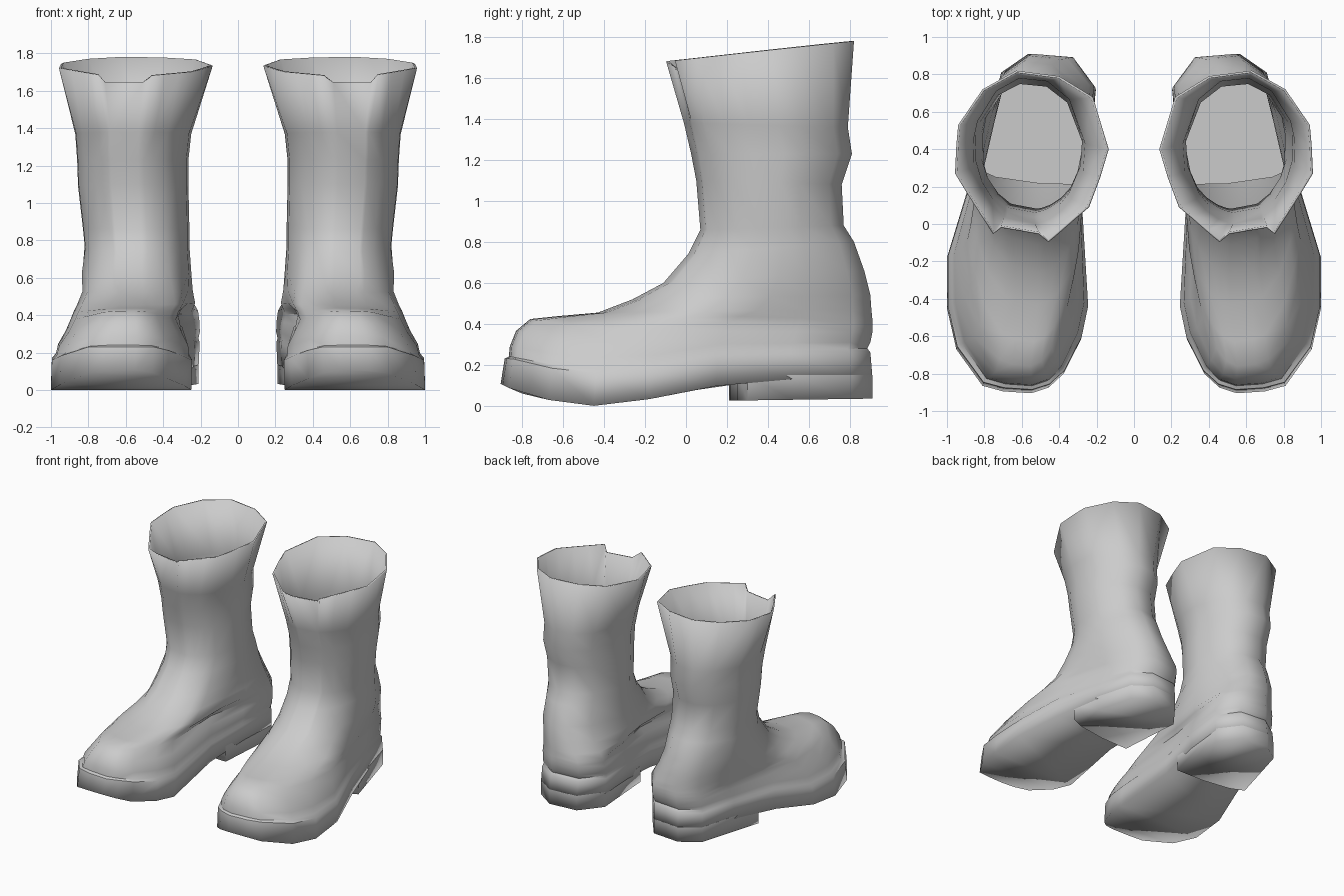
import bpy
import bmesh
import math

old = bpy.data.objects.get("Cube")
if old:
    bpy.data.objects.remove(old, do_unlink=True)

leather = bpy.data.materials.new("grey_leather")
leather.use_nodes = True
GREY = (0.6, 0.6, 0.6, 1.0)
leather.diffuse_color = GREY
leather.node_tree.nodes["Principled BSDF"].inputs["Base Color"].default_value = GREY

# Plan outlines of the left boot, running from the front round the outer side
RIM = [(.457, -.097), (.51, -.054), (.71, -.02), (.753, -.054), (.82, .05), (.89, .16),
       (.957, .27), (.95, .42), (.94, .53), (.81, .72), (.63, .82), (.40, .79),
       (.22, .68), (.135, .40), (.18, .25), (.24, .09), (.31, .03), (.39, -.04)]
SOLE = [(.457, -.875), (.55, -.905), (.70, -.895), (.81, -.865), (.95, -.67), (1, -.45),
        (1, -.18), (.90, .15), (.79, .52), (.71, .81), (.565, .91), (.34, .89),
        (.21, .72), (.235, .40), (.28, .05), (.25, -.45), (.285, -.62), (.376, -.80)]
COUNT = len(RIM)

# Rings below the rim: x inner, x outer, y front, y back, z front, z back,
# share of foot shape, narrowing towards the toe, drop of the sides of the foot
RINGS = [
    (.25, .87, -.01, .79, 1.38, 1.36, 0, 0, 0),
    (.265, .86, .025, .81, 1.23, 1.23, 0, 0, 0),
    (.265, .855, .05, .76, 1.10, 1.08, 0, 0, 0),
    (.26, .83, .07, .77, .86, .88, 0, 0, 0),
    (.26, .82, .01, .82, .74, .80, 0, 0, 0),
    (.25, .835, -.11, .87, .60, .66, .1, 0, 0),
    (.23, .85, -.26, .90, .52, .54, .35, .1, 0),
    (.205, .90, -.43, .905, .455, .47, .6, .2, 0),
    (.20, .95, -.63, .91, .458, .42, .85, .33, .03),
    (.195, .98, -.76, .91, .44, .39, 1, .37, .05),
    (.195, .98, -.83, .91, .37, .36, 1, .25, .06),
    (.20, .985, -.86, .90, .29, .31, 1, .1, .06),
    (.21, .985, -.865, .885, .24, .28, 1, .05, .07),
    (.205, .995, -.885, .90, .23, .26, 1, 0, .08),
]
SOLE_BOX = (.21, 1, -.905, .91)
# Curve of the underside along the foot: y, z
UNDERSIDE = [(-.91, .11), (-.82, .065), (-.68, .03), (-.45, 0), (-.16, .035),
             (.29, .125), (.95, .14)]


def lerp(a, b, t):
    return a + (b - a) * t


def normalised(points):
    """Fit an outline to the unit square."""
    xs, ys = zip(*points)
    return [((x - min(xs)) / (max(xs) - min(xs)), (y - min(ys)) / (max(ys) - min(ys)))
            for x, y in points]


def curve_height(y):
    for (y0, z0), (y1, z1) in zip(UNDERSIDE, UNDERSIDE[1:]):
        if y <= y1:
            return lerp(z0, z1, (y - y0) / (y1 - y0))
    return UNDERSIDE[-1][1]


def oval():
    """Oval outline whose points line up with those of the rim."""
    angles = [math.atan2(y - .36, x - .55) for x, y in RIM]
    return [(math.cos(a), math.sin(a)) for a in angles]


def is_soft(edge):
    """Gentle bends and the worn lower edges of the sole and heel stay smooth."""
    low = max(v.co.z for v in edge.verts) < .145
    level = abs(edge.verts[0].co.z - edge.verts[1].co.z) < .06
    return edge.calc_face_angle(0) < math.radians(50) or (low and level)


def finish(name, bm, thickness=0):
    """Make the object, thicken it if asked, and mirror it to the other boot."""
    bmesh.ops.recalc_face_normals(bm, faces=bm.faces[:])
    for face in bm.faces:
        face.smooth = True
    for edge in bm.edges:
        edge.smooth = is_soft(edge)
    mesh = bpy.data.meshes.new(name)
    bm.to_mesh(mesh)
    bm.free()
    mesh.materials.append(leather)
    obj = bpy.data.objects.new(name, mesh)
    bpy.context.collection.objects.link(obj)
    if thickness:
        wall = obj.modifiers.new("wall", 'SOLIDIFY')
        wall.thickness = thickness
        wall.offset = -1
    mirror = obj.modifiers.new("pair", 'MIRROR')
    mirror.use_mirror_merge = False


def build_uppers():
    bm = bmesh.new()
    loops = []

    # Slanting rim with the dipped notch at the front
    loop = []
    for i, (x, y) in enumerate(RIM):
        z = 1.645 if i in (1, 2) else lerp(1.68, 1.78, (y + .1) / .92)
        loop.append(bm.verts.new((x, y, z)))
    loops.append(loop)

    # Shaft, ankle, toe box and welt
    round_shape, foot_shape = normalised(oval()), normalised(SOLE)
    for x0, x1, y0, y1, z0, z1, share, narrowing, drop in RINGS:
        mixed = normalised([(lerp(a[0], b[0], share), lerp(a[1], b[1], share))
                            for a, b in zip(round_shape, foot_shape)])
        loop = []
        for u, v in mixed:
            u = .5 + (u - .5) * (1 - narrowing * (1 - v))
            y = lerp(y0, y1, v)
            z = lerp(z0, z1, v) - drop * max(0, 1 - ((y + .35) / .5) ** 2)
            loop.append(bm.verts.new((lerp(x0, x1, u), y, z)))
        loops.append(loop)

    # Lower edge of the sole follows the underside curve
    x0, x1, y0, y1 = SOLE_BOX
    loop = []
    for u, v in foot_shape:
        y = lerp(y0, y1, v)
        loop.append(bm.verts.new((lerp(x0, x1, u), y, curve_height(y))))
    loops.append(loop)

    for upper, lower in zip(loops, loops[1:]):
        for i in range(COUNT):
            j = (i + 1) % COUNT
            bm.faces.new((upper[i], upper[j], lower[j], lower[i]))

    # Underside in strips across the foot
    bm.faces.new((loop[17], loop[0], loop[1], loop[2], loop[3]))
    for i in range(6):
        bm.faces.new((loop[17 - i], loop[3 + i], loop[4 + i], loop[16 - i]))
    bm.faces.new((loop[11], loop[9], loop[10]))
    finish("boot_uppers", bm, thickness=.012)


def build_heels():
    """Heel blocks whose front face slants back towards the outer side."""
    bm = bmesh.new()
    outline = [(.255, .21), (.50, .215), (.74, .25), (.85, .30)] + SOLE[8:13]
    top = [bm.verts.new((x, y, .15)) for x, y in outline]
    bottom = [bm.verts.new((x, y, lerp(.025, .035, (y - .2) / .7))) for x, y in outline]
    for i in range(len(outline)):
        j = (i + 1) % len(outline)
        bm.faces.new((top[i], top[j], bottom[j], bottom[i]))
    bm.faces.new(top)
    bm.faces.new(bottom)
    finish("boot_heels", bm)


build_uppers()
build_heels()
